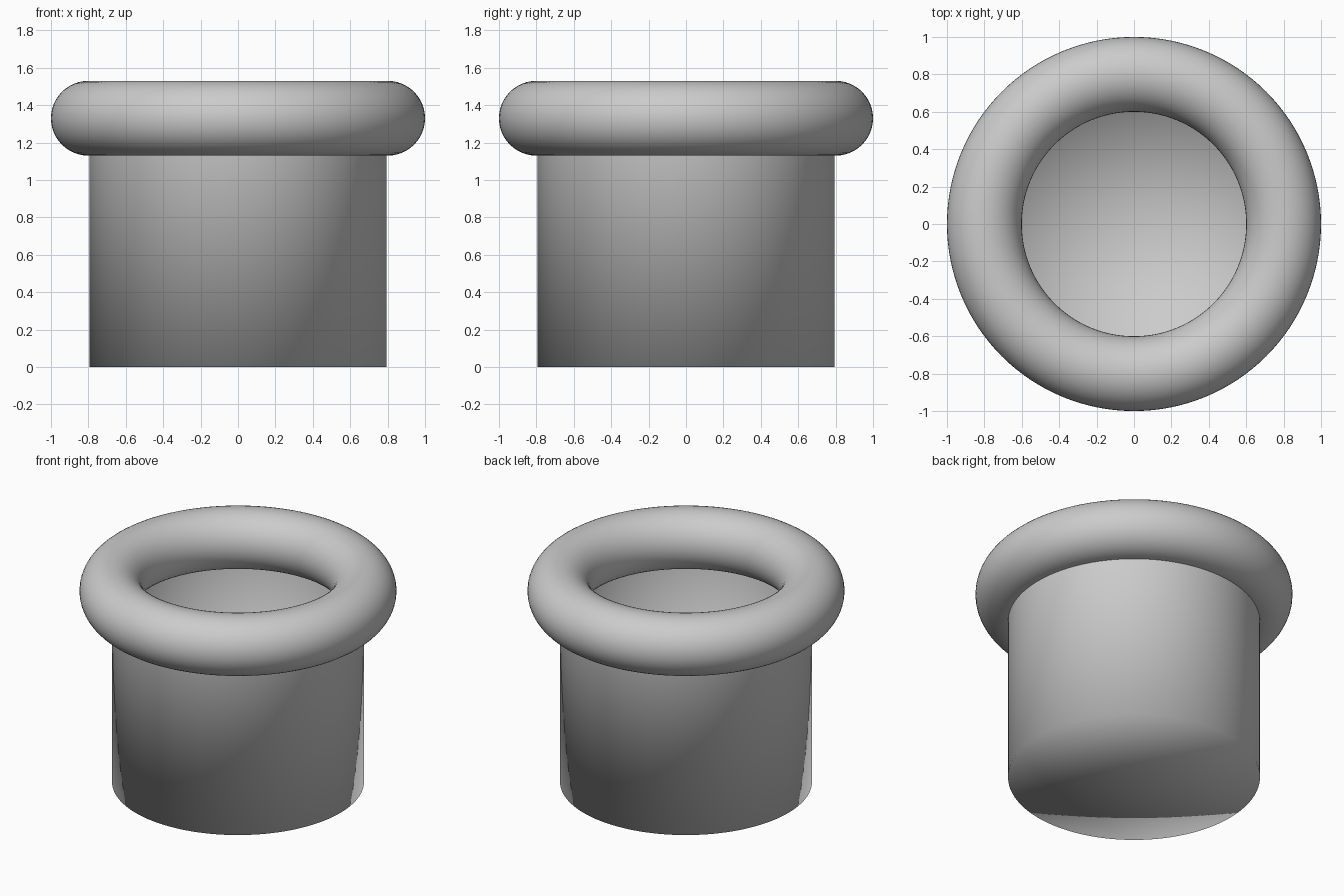
import bpy

if "Cube" in bpy.data.objects:
    bpy.data.objects.remove(bpy.data.objects["Cube"])

TOP = 1.33       # height of the rim's centre line
WALL_R = 0.795   # wall radius
SIDES = 128


def smooth(obj, name):
    obj.name = name
    for p in obj.data.polygons:
        p.use_smooth = True


# Open-topped cylindrical body: thin wall with a fan-filled floor
bpy.ops.mesh.primitive_cylinder_add(vertices=SIDES, radius=WALL_R, depth=TOP,
                                    end_fill_type='TRIFAN',
                                    location=(0, 0, TOP / 2))
body = bpy.context.object
smooth(body, "cup_body")

# Remove the top cap so the inside stays hollow
import bmesh
bm = bmesh.new()
bm.from_mesh(body.data)
top_centre = [v for v in bm.verts
              if v.co.z > 0 and v.co.xy.length < 0.01]
bmesh.ops.delete(bm, geom=top_centre, context='VERTS')
bm.to_mesh(body.data)
bm.free()

# Thick rounded ring around the mouth
bpy.ops.mesh.primitive_torus_add(major_radius=0.8, minor_radius=0.2,
                                 major_segments=SIDES, minor_segments=48,
                                 location=(0, 0, TOP))
smooth(bpy.context.object, "rounded_rim")
